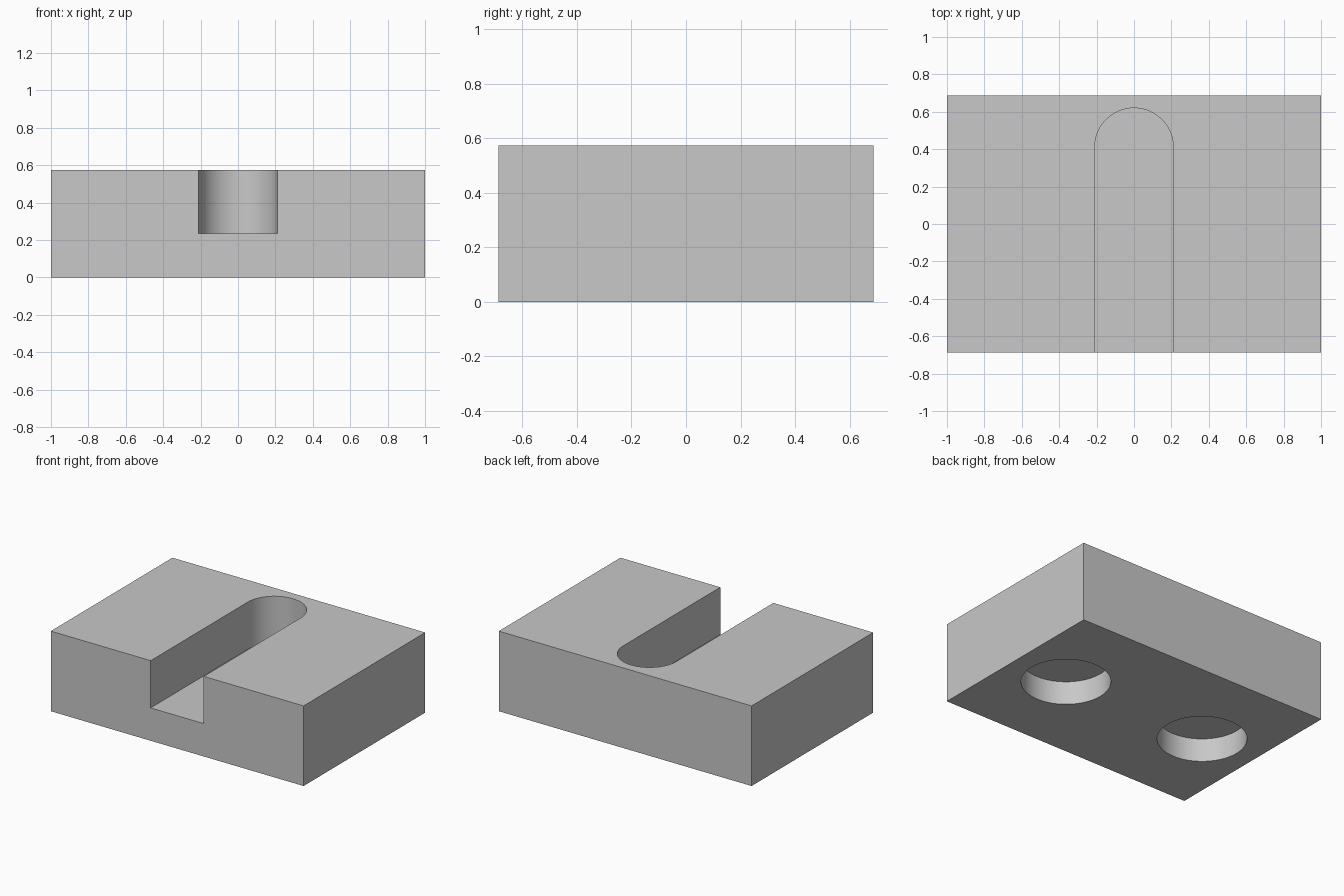
import bpy, bmesh
from math import pi, sin, cos, radians

default = bpy.data.objects.get("Cube")
if default:
    bpy.data.objects.remove(default, do_unlink=True)

WIDTH, DEPTH, HEIGHT = 2.0, 1.374, 0.573
SLOT_R, SLOT_Y, SLOT_FLOOR = 0.21, 0.41, 0.235
HOLE_X, HOLE_R, HOLE_DEPTH = 0.573, 0.29, 0.167
OVER = 0.1  # how far cutters reach past the block

grey = bpy.data.materials.new("plain grey")
grey.use_nodes = True
grey.diffuse_color = (0.58, 0.58, 0.58, 1)
grey.node_tree.nodes["Principled BSDF"].inputs["Base Color"].default_value = grey.diffuse_color


def prism(name, outline, z0, z1):
    """Extrude a flat outline from z0 up to z1."""
    bm = bmesh.new()
    base = bm.faces.new([bm.verts.new((x, y, z0)) for x, y in outline])
    up = bmesh.ops.extrude_face_region(bm, geom=[base])["geom"]
    bmesh.ops.translate(bm, vec=(0, 0, z1 - z0),
                        verts=[v for v in up if isinstance(v, bmesh.types.BMVert)])
    bmesh.ops.recalc_face_normals(bm, faces=bm.faces)
    mesh = bpy.data.meshes.new(name)
    bm.to_mesh(mesh)
    bm.free()
    mesh.materials.append(grey)
    obj = bpy.data.objects.new(name, mesh)
    bpy.context.collection.objects.link(obj)
    return obj


def arc(cx, cy, r, sweep, steps):
    return [(cx + r * cos(sweep * i / steps), cy + r * sin(sweep * i / steps))
            for i in range(steps + 1)]


# Main block
w, d = WIDTH / 2, DEPTH / 2
block = prism("block", [(-w, -d), (w, -d), (w, d), (-w, d)], 0, HEIGHT)

# Round-ended slot, open at the front and top
front = -d - OVER
slot = prism("slot_cutter",
             [(-SLOT_R, front), (SLOT_R, front)] + arc(0, SLOT_Y, SLOT_R, pi, 48),
             SLOT_FLOOR, HEIGHT + OVER)

# Two blind round holes in the underside
holes = [prism(f"{side}_hole_cutter", arc(s * HOLE_X, 0, HOLE_R, 2 * pi, 96)[:-1],
               -OVER, HOLE_DEPTH)
         for side, s in (("left", 1), ("right", -1))]

# Cut the block, then discard the cutters
bpy.ops.object.select_all(action="DESELECT")
block.select_set(True)
bpy.context.view_layer.objects.active = block
for cutter in [slot] + holes:
    cutter.hide_render = True
    mod = block.modifiers.new(cutter.name, "BOOLEAN")
    mod.operation = "DIFFERENCE"
    mod.solver = "EXACT"
    mod.object = cutter
    bpy.ops.object.modifier_apply(modifier=mod.name)
    bpy.data.objects.remove(cutter, do_unlink=True)

bpy.ops.object.shade_smooth_by_angle(angle=radians(30))
